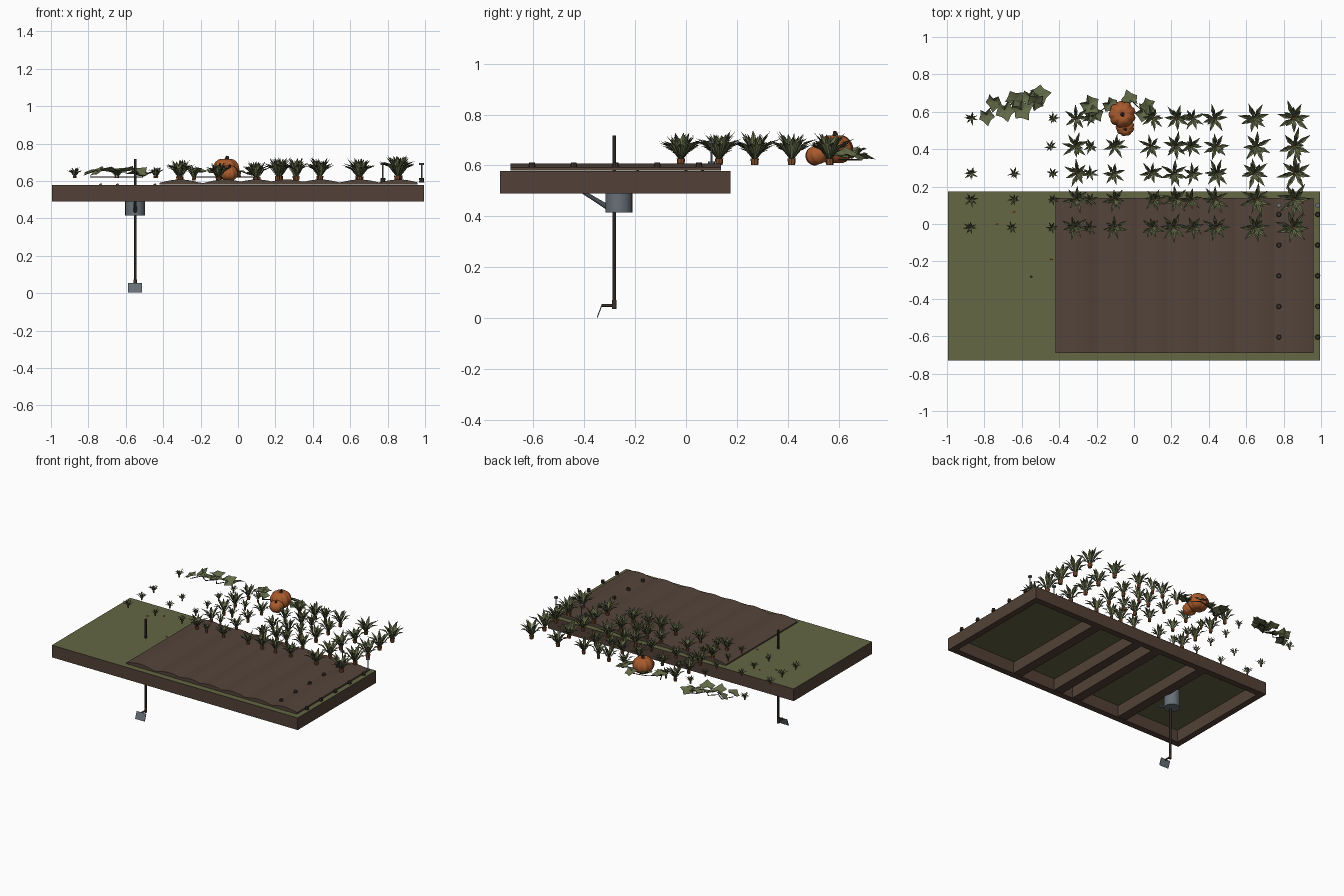
import bpy, bmesh, math, random
from mathutils import Vector, Matrix, Euler

random.seed(4)
if "Cube" in bpy.data.objects:
    bpy.data.objects.remove(bpy.data.objects["Cube"])


def material(name, r, g, b):
    m = bpy.data.materials.new(name)
    m.use_nodes = True
    m.diffuse_color = (r, g, b, 1)
    m.node_tree.nodes["Principled BSDF"].inputs["Base Color"].default_value = (r, g, b, 1)
    return m


WOOD = material("brown wood", .085, .053, .038)
SOIL = material("brown soil", .088, .058, .042)
GRASS = material("olive grass", .125, .135, .055)
LEAF = material("leaf green", .125, .145, .065)
ORANGE = material("pumpkin orange", .40, .105, .027)
ROOT = material("root orange", .24, .085, .03)
METAL = material("grey metal", .135, .16, .185)
DARK = material("dark wood", .045, .032, .025)


def finish(name, bm, *mats, smooth=False):
    me = bpy.data.meshes.new(name)
    bm.to_mesh(me)
    bm.free()
    ob = bpy.data.objects.new(name, me)
    bpy.context.collection.objects.link(ob)
    for m in mats:
        me.materials.append(m)
    if smooth:
        for p in me.polygons:
            p.use_smooth = True
    return ob


def add_box(bm, x0, x1, y0, y1, z0, z1):
    mat = Matrix.Translation(((x0 + x1) / 2, (y0 + y1) / 2, (z0 + z1) / 2))
    bmesh.ops.create_cube(bm, size=1, matrix=mat @ Matrix.Diagonal((x1 - x0, y1 - y0, z1 - z0, 1)))


def add_rod(bm, a, b, r1, r2=None, sides=12):
    a, b = Vector(a), Vector(b)
    rot = (b - a).to_track_quat('Z', 'Y').to_matrix().to_4x4()
    bmesh.ops.create_cone(bm, cap_ends=True, segments=sides, radius1=r1,
                          radius2=r1 if r2 is None else r2, depth=(b - a).length,
                          matrix=Matrix.Translation((a + b) / 2) @ rot)


# Bed frame: four planks and the cross ribs beneath
X, Y0, Y1, Z0, Z1, T = .995, -.73, .175, .49, .579, .045
bm = bmesh.new()
for y in (Y0, Y1 - T):
    add_box(bm, -X, X, y, y + T, Z0, Z1)
for x in (-X, X - T):
    add_box(bm, x, x + T, Y0 + T, Y1 - T, Z0, Z1)
for x in (-.47, -.08, .08, .43):
    add_box(bm, x - .035, x + .035, Y0 + T, Y1 - T, Z0 + .002, Z1 - .004)
finish("bed_frame", bm, WOOD)

# Grass sheet
bm = bmesh.new()
bm.faces.new([bm.verts.new(p) for p in ((-X, Y0, .58), (X, Y0, .58), (X, Y1, .58), (-X, Y1, .58))])
finish("grass_top", bm, GRASS)

# Ploughed soil: rounded ridges swept front to back
ridges = (-.31, -.07, .1, .26, .44, .65, .86)
bm = bmesh.new()
rows = []
for i in range(93):
    x = -.42 + i * .015
    gap = min(abs(x - r) for r in ridges)
    z = .59 + .018 * max(0, math.cos(min(gap / .11, 1) * math.pi / 2))
    rows.append([bm.verts.new(p) for p in ((x, -.69, .581), (x, -.69, z), (x, .138, z), (x, .138, .581))])
for a, b in zip(rows, rows[1:]):
    for j in range(3):
        bm.faces.new((a[j], b[j], b[j + 1], a[j + 1]))
bm.faces.new(rows[0])
bm.faces.new(rows[-1][::-1])
soil = finish("ploughed_soil", bm, SOIL)

# Pegs along one side, with a taller capped stake behind each line
bm = bmesh.new()
for x in (.775, .982):
    for i in range(5):
        y = -.605 + i * .164
        add_rod(bm, (x, y, .592), (x, y, .612), .014, .011, 8)
finish("pegs", bm, DARK)
bm = bmesh.new()
for x in (.775, .982):
    add_rod(bm, (x, .1, .605), (x, .1, .69), .004, sides=8)
    for z in (.605, .686):
        add_rod(bm, (x, .1, z), (x, .1, z + .01), .013, sides=8)
finish("stakes", bm, METAL)


def add_blade(bm, origin, angle, reach, height, width, droop):
    """Folded, bent grass-like leaf."""
    rot = Matrix.Translation(origin) @ Matrix.Rotation(angle, 4, 'Z')
    mid_z = height * droop
    pts = ((0, 0, 0), (reach * .5, -width, mid_z + width * .6), (reach * .5, 0, mid_z),
           (reach * .5, width, mid_z + width * .6), (reach, 0, height))
    base, right, fold, left, tip = [bm.verts.new(rot @ Vector(p)) for p in pts]
    for f in ((base, right, fold), (right, tip, fold), (fold, tip, left), (base, fold, left)):
        bm.faces.new(f)


def add_crop(bm, x, y, z, radius, height):
    turn = random.uniform(0, 6.28)
    start = len(bm.faces)
    add_rod(bm, (x, y, z), (x, y, z + height * .2), radius * .14, radius * .17, 8)
    bm.faces.ensure_lookup_table()
    for f in bm.faces[start:]:
        f.material_index = 1
    origin = Vector((x, y, z + height * .12))
    for count, reach, lift, droop in ((7, 1, .62, .75), (6, .62, .85, .62)):
        for i in range(count):
            k = random.uniform(.8, 1.1)
            add_blade(bm, origin, turn + i * math.tau / count + random.uniform(-.2, .2),
                      radius * reach * k, height * lift * k, radius * .13, droop)
        turn += .4


# Crop columns: x, leaf reach, height
columns = ((-.87, .04, .055), (-.65, .035, .05), (-.44, .035, .06), (-.31, .075, .11),
           (-.23, .045, .08), (-.1, .068, .095), (.1, .068, .1), (.22, .08, .12),
           (.31, .065, .12), (.44, .08, .12), (.65, .09, .115), (.86, .098, .13))
for n, (x, radius, height) in enumerate(columns):
    bm = bmesh.new()
    for y in (-.02, .13, .27, .415, .565):
        if x == -.1 and y > .5 or x in (-.87, -.65) and y == .415 or x == -.65 and y > .5:
            continue
        add_crop(bm, x + random.uniform(-.01, .01), y, .602 if radius > .042 else .615, radius, height)
    finish("crop_column_%d" % (n + 1), bm, LEAF, ROOT)

# Small root tops showing in the grass
bm = bmesh.new()
for x, y in ((-.65, .065), (-.74, 0), (-.45, -.19)):
    add_rod(bm, (x, y, .578), (x + .012, y, .585), .006, .003, 6)
finish("root_tops", bm, ORANGE)


# Ribbed pumpkins with stems
def pumpkin(name, x, y, z, radius, tall, tilt):
    bm = bmesh.new()
    bmesh.ops.create_uvsphere(bm, u_segments=48, v_segments=14, radius=1)
    for v in bm.verts:
        a = math.atan2(v.co.y, v.co.x)
        rib = .86 + .14 * abs(math.sin(a * 4.5)) ** .6
        flat = math.hypot(v.co.x, v.co.y)
        dent = 1 - .25 * max(0, 1 - flat * 2)
        v.co = Vector((v.co.x * rib * radius, v.co.y * rib * radius, v.co.z * dent * tall))
    body = finish(name, bm, ORANGE, smooth=True)
    bm = bmesh.new()
    add_rod(bm, (0, 0, tall * .7), (radius * .1, 0, tall * 1.12), radius * .18, radius * .1, 6)
    stem = finish(name + "_stem", bm, DARK)
    for ob in (body, stem):
        ob.location = (x, y, z)
        ob.rotation_euler = (tilt, 0, 0)


pumpkin("large_pumpkin", -.063, .585, .664, .073, .062, 0)
pumpkin("small_pumpkin", -.048, .518, .642, .05, .042, .35)


# Broad jagged vine leaves on runners
def add_broad_leaf(bm, x, y, z, size):
    rot = Euler((random.uniform(-.45, .45), random.uniform(-.45, .45), random.uniform(0, 6.28))).to_matrix()
    middle = bm.verts.new(Vector((x, y, z)) - rot @ Vector((0, 0, size * .15)))
    rim = []
    for i, r in enumerate((1.15, .72, .95, .66, .85, .35, .85, .66, .95, .72)):
        a = i * math.tau / 10
        p = Vector((math.cos(a) * r, math.sin(a) * r, .12 * math.cos(2 * a))) * size
        rim.append(bm.verts.new(Vector((x, y, z)) + rot @ p))
    for a, b in zip(rim, rim[1:] + rim[:1]):
        bm.faces.new((middle, a, b))


patches = {
    "vine_patch": ((-.79, .58), (-.75, .655), (-.69, .61), (-.64, .66), (-.6, .61),
                   (-.56, .68), (-.51, .69), (-.53, .645)),
    "pumpkin_leaves": ((-.24, .64), (-.21, .58), (-.13, .64), (-.02, .665), (.05, .6), (.08, .63)),
}
for name, spots in patches.items():
    bm = bmesh.new()
    for x, y in spots:
        add_broad_leaf(bm, x, y, random.uniform(.64, .668), random.uniform(.048, .062))
    finish(name, bm, LEAF)
    bm = bmesh.new()
    for (xa, ya), (xb, yb) in zip(spots, spots[1:]):
        add_rod(bm, (xa, ya, .622), (xb, yb, .622), .003, sides=6)
    finish(name + "_runner", bm, DARK)

# Hoe: long handle, bent neck and flat blade
HX, HY = -.55, -.282
bm = bmesh.new()
add_rod(bm, (HX, HY, .04), (HX, HY, .718), .007)
finish("hoe_handle", bm, DARK)
bm = bmesh.new()
add_rod(bm, (HX, HY, .036), (HX, HY, .072), .0095)
add_rod(bm, (HX, HY, .05), (HX, -.332, .05), .006)
finish("hoe_neck", bm, DARK)
bm = bmesh.new()
add_box(bm, -.038, .038, -.002, .002, -.053, 0)
blade = finish("hoe_blade", bm, METAL)
blade.location = (HX, -.33, .053)
blade.rotation_euler = (-.36, 0, 0)

# Watering can hanging below the bed
bm = bmesh.new()
add_rod(bm, (HX, -.264, .416), (HX, -.264, .54), .053, sides=24)
add_rod(bm, (HX, -.295, .428), (HX, -.405, .496), .011, .007, 10)
can = finish("watering_can", bm, METAL)
for ob in (can, bpy.data.objects["hoe_handle"]):
    bpy.ops.object.select_all(action='DESELECT')
    ob.select_set(True)
    bpy.context.view_layer.objects.active = ob
    bpy.ops.object.shade_smooth_by_angle()
